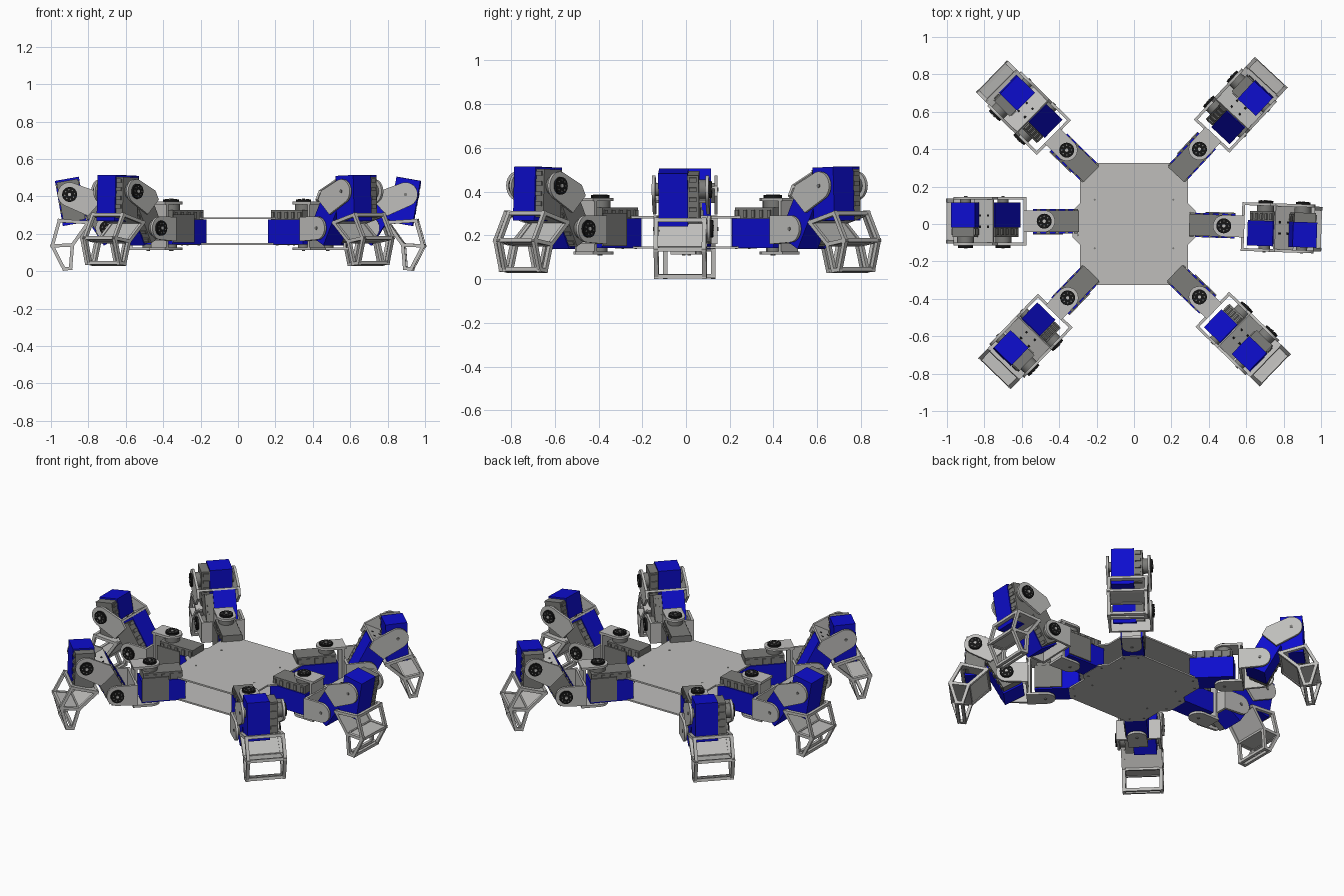
import bpy, bmesh, math
from mathutils import Matrix, Vector

cube = bpy.data.objects.get("Cube")
if cube:
    bpy.data.objects.remove(cube)


def material(name, rgb):
    m = bpy.data.materials.new(name)
    m.use_nodes = True
    m.diffuse_color = (*rgb, 1)
    m.node_tree.nodes["Principled BSDF"].inputs["Base Color"].default_value = (*rgb, 1)
    return m


LIGHT = material("light grey", (0.52, 0.515, 0.5))
GREY = material("mid grey", (0.2, 0.2, 0.19))
BLUE = material("blue", (0.004, 0.004, 0.62))
BLACK = material("black", (0.008, 0.008, 0.008))


def T(x, y, z):
    return Matrix.Translation((x, y, z))


def tilt(degrees):
    # turns the local x axis up towards z
    return Matrix.Rotation(-math.radians(degrees), 4, 'Y')


def prism(name, pts, y0, y1, mat, frame):
    # x-z outline extruded along y
    bm = bmesh.new()
    near = [bm.verts.new((x, y0, z)) for x, z in pts]
    far = [bm.verts.new((x, y1, z)) for x, z in pts]
    n = len(pts)
    bm.faces.new(near)
    bm.faces.new(far[::-1])
    for i in range(n):
        j = (i + 1) % n
        bm.faces.new((near[i], far[i], far[j], near[j]))
    bmesh.ops.recalc_face_normals(bm, faces=bm.faces)
    me = bpy.data.meshes.new(name)
    bm.to_mesh(me)
    bm.free()
    me.materials.append(mat)
    me.shade_smooth()
    me.set_sharp_from_angle(angle=math.radians(30))
    ob = bpy.data.objects.new(name, me)
    ob.matrix_world = frame
    bpy.context.collection.objects.link(ob)
    return ob


def box(name, x, y, z, mat, frame):
    pts = [(x[0], z[0]), (x[1], z[0]), (x[1], z[1]), (x[0], z[1])]
    return prism(name, pts, y[0], y[1], mat, frame)


def circle(cx, cz, r, n=24):
    return [(cx + r * math.cos(2 * math.pi * i / n),
             cz + r * math.sin(2 * math.pi * i / n)) for i in range(n)]


def hull(pts):
    # convex outline around the points
    pts = sorted(set(pts))

    def half(seq):
        out = []
        for p in seq:
            while len(out) > 1 and ((out[-1][0] - out[-2][0]) * (p[1] - out[-2][1])
                                    - (out[-1][1] - out[-2][1]) * (p[0] - out[-2][0])) <= 0:
                out.pop()
            out.append(p)
        return out[:-1]
    return half(pts) + half(pts[::-1])


def strip(p, q, w):
    # thin bar outline from p to q
    p, q = Vector(p), Vector(q)
    d = (q - p).normalized() * w
    s = Vector((-d.y, d.x))
    return [tuple(v) for v in (p - d - s, q + d - s, q + d + s, p - d + s)]


def servo(name, x0, x1, frame):
    # blue case, grey gear case with fins; the output axis is y at x = 0
    box(name + "_case", (x0, x1), (-0.1, 0.035), (-0.065, 0.065), BLUE, frame)
    box(name + "_gear_case", (x0 + 0.01, x1 - 0.015), (0.035, 0.085), (-0.058, 0.058), GREY, frame)
    for i in range(5):
        x = x0 + 0.03 + i * (x1 - x0 - 0.06) / 4
        box(name + "_fin", (x - 0.01, x + 0.01), (0.04, 0.075), (-0.065, 0.065), GREY, frame)
    prism(name + "_boss", circle(0, 0, 0.045), 0.085, 0.115, GREY, frame)
    prism(name + "_pivot", circle(0, 0, 0.03), -0.115, -0.1, GREY, frame)


def horn(name, frame):
    # black output disc with screws, plain boss on the opposite side
    prism(name + "_disc", circle(0, 0, 0.04), 0.13, 0.142, BLACK, frame)
    prism(name + "_screw", circle(0, 0, 0.009, 10), 0.142, 0.146, LIGHT, frame)
    for x, z in circle(0, 0, 0.026, 8):
        prism(name + "_small_screw", circle(x, z, 0.004, 6), 0.142, 0.144, GREY, frame)
    prism(name + "_back_screw", circle(0, 0, 0.009, 10), -0.134, -0.13, GREY, frame)


def foot(frame):
    top_in, knee_in, tip_in = (-0.10, -0.15), (-0.015, -0.27), (-0.005, -0.395)
    tip_out, knee_out, top_out = (0.03, -0.398), (0.093, -0.275), (0.055, -0.14)
    ring = [top_in, knee_in, tip_in, tip_out, knee_out, top_out]
    bars = list(zip(ring, ring[1:] + ring[:1])) + [(knee_in, knee_out)]
    for side in (-1, 1):
        for p, q in bars:
            prism("foot_bar", strip(p, q, 0.009), side * 0.1, side * 0.12, LIGHT, frame)
    for x, z in ring:
        box("foot_crossbar", (x - 0.009, x + 0.009), (-0.11, 0.11), (z - 0.009, z + 0.009), LIGHT, frame)
    prism("foot_shelf", strip(knee_in, knee_out, 0.005), -0.11, 0.11, LIGHT, frame)
    prism("foot_inner_panel", strip(top_in, knee_in, 0.005), -0.11, 0.11, LIGHT, frame)
    prism("foot_mount", strip(top_in, top_out, 0.006), -0.11, 0.11, LIGHT, frame)


def leg(x, y, yaw, femur_angle, tibia_angle):
    base = T(x, y, 0) @ Matrix.Rotation(math.radians(yaw), 4, 'Z')

    # hip servo, lying between the body plates with its axis upright
    upright = Matrix(((-1, 0, 0, 0), (0, 0, 1, 0), (0, 1, 0, 0), (0, 0, 0, 1)))
    hip = base @ T(0, 0, 0.242) @ upright
    servo("hip_servo", -0.06, 0.2, hip)
    horn("hip_horn", hip)
    box("hip_side_cover", (-0.06, 0.1), (-0.09, 0.06), (0.065, 0.072), GREY, hip)

    # hip bracket: upright U joined to a sideways U
    for y0, y1 in ((0.115, 0.13), (-0.13, -0.115)):
        outline = hull(circle(0, 0, 0.058) + [(-0.11, -0.058), (-0.11, 0.058)])
        prism("hip_bracket_arm", outline, y0, y1, LIGHT, hip)
        outline = hull(circle(0.22, 0.23, 0.062) + [(0.095, 0.16), (0.095, 0.29)])
        prism("hip_bracket_cheek", outline, y0, y1, LIGHT, base)
    box("hip_bracket_back", (0.085, 0.1), (-0.058, 0.058), (0.112, 0.372), LIGHT, base)
    box("hip_bracket_web", (0.095, 0.11), (-0.13, 0.13), (0.16, 0.29), LIGHT, base)

    # upper leg servo and the bracket reaching to the knee
    femur = base @ T(0.22, 0, 0.23) @ tilt(femur_angle)
    servo("upper_leg_servo", -0.07, 0.18, femur)
    horn("upper_leg_horn", femur)
    kx, kz = 0.26, -0.07
    fan = hull(circle(kx, kz, 0.065) + [(0.195, 0.06), (0.14, 0.06), (0.11, -0.05)])
    for y0, y1 in ((0.115, 0.13), (-0.13, -0.115)):
        prism("knee_bracket_cheek", fan, y0, y1, LIGHT, femur)
    box("knee_bracket_web", (0.18, 0.193), (-0.12, 0.12), (-0.06, 0.06), LIGHT, femur)
    for sy in (-0.03, 0.03):
        for z in (-0.02, 0.03):
            box("bracket_hole", (0.193, 0.195), (sy - 0.006, sy + 0.006),
                (z - 0.006, z + 0.006), BLACK, femur)

    # lower leg servo and foot
    tibia = femur @ T(kx, 0, kz) @ tilt(tibia_angle - femur_angle)
    servo("lower_leg_servo", -0.085, 0.16, tibia)
    horn("knee_horn", tibia)
    foot(tibia @ tilt(-260))


# body plates, their outline mirrored about both axes
quarter = [(0.33, 0.07), (0.29, 0.11), (0.29, 0.25), (0.215, 0.325)]
outline = (quarter + [(-x, y) for x, y in quarter[::-1]]
           + [(-x, -y) for x, y in quarter] + [(x, -y) for x, y in quarter[::-1]])
flat = Matrix(((1, 0, 0, 0), (0, 0, 1, 0), (0, 1, 0, 0), (0, 0, 0, 1)))
prism("bottom_plate", outline, 0.14, 0.15, LIGHT, flat)
prism("top_plate", outline, 0.278, 0.288, LIGHT, flat)

# plate screws
for sx in (-1, 1):
    for sy in (-1, 1):
        for x, y in ((0.27, 0.23), (0.21, 0.29), (0.21, 0.13), (0.3, 0.06)):
            for z0, z1 in ((0.288, 0.29), (0.138, 0.14)):
                prism("plate_screw", circle(sx * x, sy * y, 0.006, 8), z0, z1, GREY, flat)

# legs: two straight out at the sides, four at the corners
leg(0.48, -0.01, -2, 57, 260)
leg(-0.48, 0.015, 180, 57, 260)
for x, y, yaw in ((0.35, 0.4, 47), (-0.36, 0.395, 135.5), (-0.355, -0.395, 226), (0.35, -0.39, -44)):
    leg(x, y, yaw, 62, 272)
